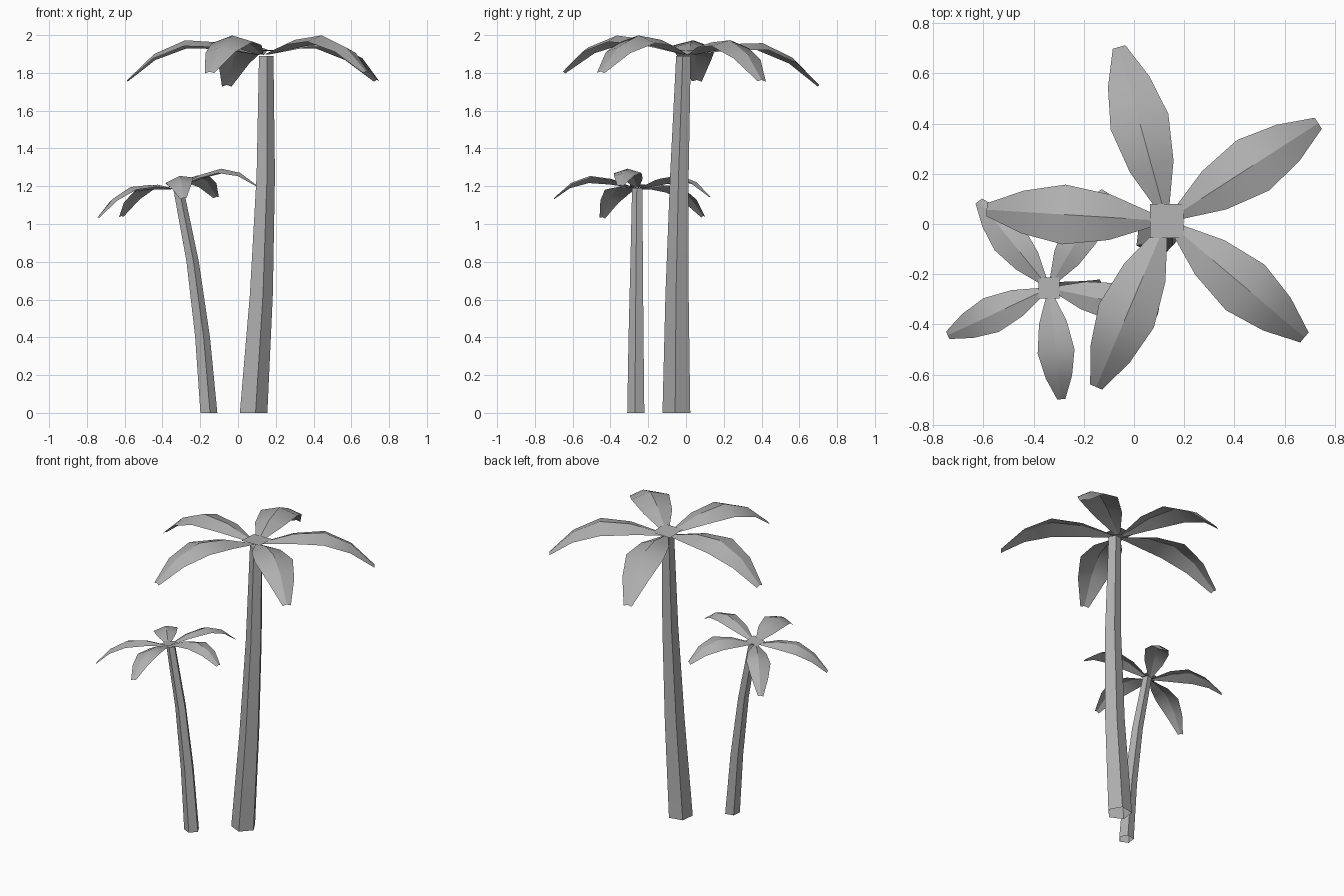
import bpy, bmesh
from math import sin, cos, radians

if "Cube" in bpy.data.objects:
    bpy.data.objects.remove(bpy.data.objects["Cube"])

GREY = bpy.data.materials.new("dark_grey")
GREY.diffuse_color = (.43, .43, .43, 1)
GREY.use_nodes = True
GREY.node_tree.nodes["Principled BSDF"].inputs["Base Color"].default_value = GREY.diffuse_color


# Smooth lengthwise; is_sharp(i, j) tells which vertex pairs form a crease
def make(name, verts, faces, is_sharp):
    me = bpy.data.meshes.new(name)
    me.from_pydata(verts, [], faces)
    bm = bmesh.new()
    bm.from_mesh(me)
    bmesh.ops.recalc_face_normals(bm, faces=bm.faces)
    if "trunk" not in name and sum(f.normal.z for f in bm.faces) < 0:
        bmesh.ops.reverse_faces(bm, faces=bm.faces)  # open sheets face upwards
    for f in bm.faces:
        f.smooth = True
    for e in bm.edges:
        e.smooth = not is_sharp(e.verts[0].index, e.verts[1].index)
    bm.to_mesh(me)
    bm.free()
    me.materials.append(GREY)
    ob = bpy.data.objects.new(name, me)
    bpy.context.collection.objects.link(ob)


# Five-sided tapering trunk, open at the foot, through (x, y, z, radius) stations
def trunk(name, path, phase=-79, n=5):
    verts = [(x + r * cos(radians(phase + 360 / n * i)),
              y + r * sin(radians(phase + 360 / n * i)), z)
             for x, y, z, r in path for i in range(n)]
    faces = [(k * n + i, k * n + (i + 1) % n, (k + 1) * n + (i + 1) % n, (k + 1) * n + i)
             for k in range(len(path) - 1) for i in range(n)]
    faces.append(tuple(range(len(verts) - n, len(verts))))
    top = len(verts) - n
    make(name, verts, faces, lambda i, j: abs(i - j) == n or min(i, j) >= top)


# Frond stations: distance out, ridge height, half width, drop of the side edges
FROND = [(.025, 0, .015, .004), (.225, .065, .09, .03), (.41, .08, .119, .037),
         (.575, .01, .085, .028), (.718, -.125, .026, .008)]


# Crown of ridged fronds plus a square cap, leaning towards lean_az
def crown(name, centre, scale, angles, lean, lean_az):
    cx, cy, cz = centre
    lx, ly = lean * cos(radians(lean_az)), lean * sin(radians(lean_az))

    def place(x, y, z):
        x, y, z = x * scale, y * scale, z * scale
        return (cx + x, cy + y, cz + z + lx * x + ly * y)

    for k, a in enumerate(angles):
        c, s = cos(radians(a)), sin(radians(a))
        verts = [place(r * c - side * w * s, r * s + side * w * c, h - abs(side) * d)
                 for r, h, w, d in FROND for side in (1, 0, -1)]
        faces = [(3 * i + j, 3 * i + j + 1, 3 * i + j + 4, 3 * i + j + 3)
                 for i in range(len(FROND) - 1) for j in (0, 1)]
        make(f"{name}_frond_{k + 1}", verts, faces, lambda i, j: i % 3 == 1 and j % 3 == 1)
    h = .067
    make(f"{name}_cap", [place(x, y, .018) for x, y in ((-h, -h), (h, -h), (h, h), (-h, h))],
         [(0, 1, 2, 3)], lambda i, j: True)


# Tall palm
trunk("tall_trunk", [(.078, -.048, 0, .078), (.12, -.045, .63, .065),
                     (.144, -.033, 1.26, .052), (.147, -.012, 1.89, .041)])
crown("tall", (.13, .012, 1.9), 1.0, (32.8, 105.3, 176.4, 247, 319.8), .055, 285)

# Short palm
trunk("short_trunk", [(-.157, -.264, 0, .048), (-.19, -.263, .4, .042),
                      (-.242, -.26, .8, .035), (-.318, -.257, 1.19, .029)])
crown("short", (-.338, -.255, 1.19), .62, (60, 129, 205, 276.3, 348), .21, 350)
